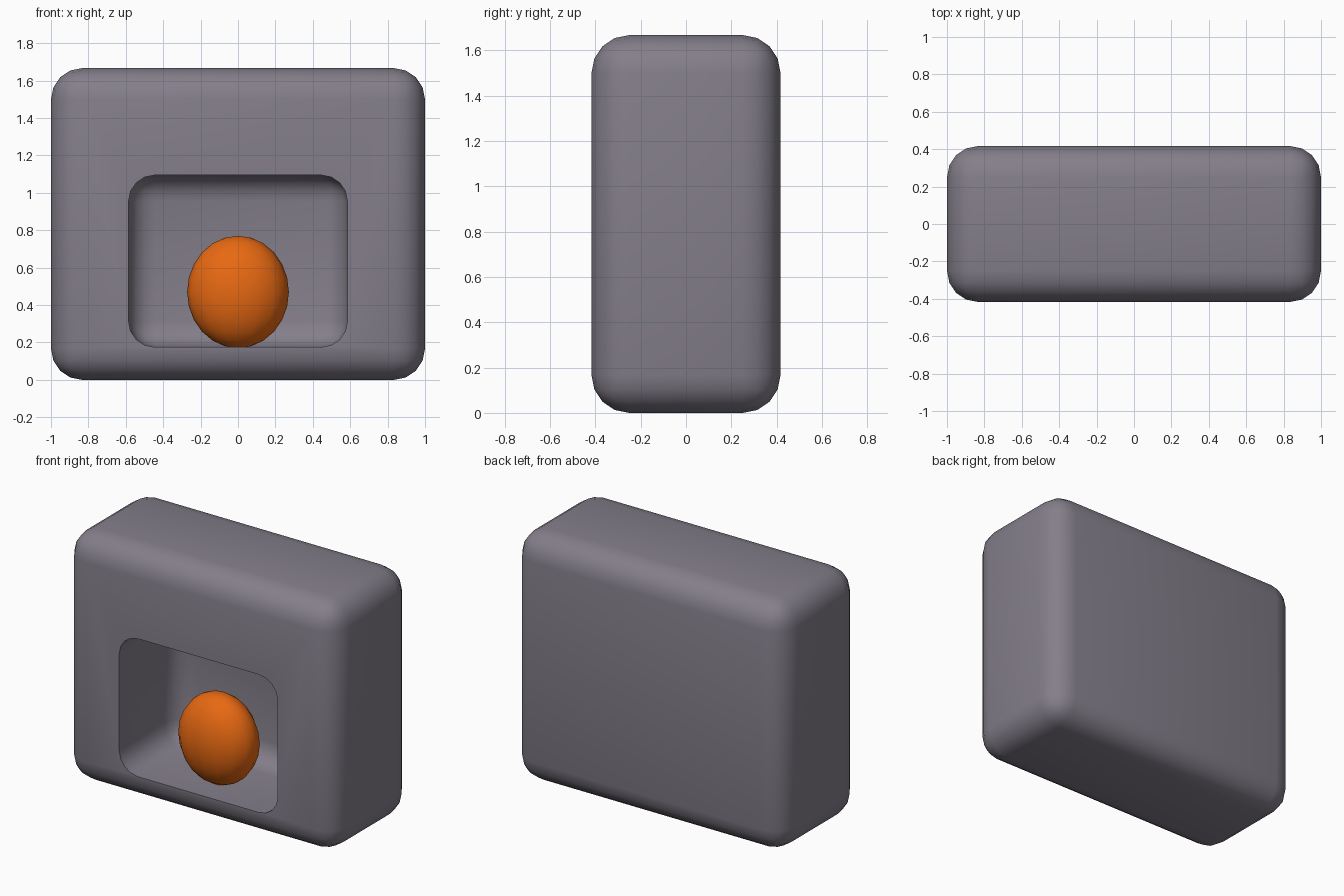
import bpy
import math

cube = bpy.data.objects.get("Cube")
if cube:
    bpy.data.objects.remove(cube, do_unlink=True)


def make_material(name, rgb):
    mat = bpy.data.materials.new(name)
    mat.use_nodes = True
    mat.diffuse_color = (*rgb, 1)
    bsdf = next(n for n in mat.node_tree.nodes if n.type == 'BSDF_PRINCIPLED')
    bsdf.inputs["Base Color"].default_value = (*rgb, 1)
    return mat


def apply_modifier(obj, name):
    bpy.ops.object.select_all(action='DESELECT')
    obj.select_set(True)
    bpy.context.view_layer.objects.active = obj
    bpy.ops.object.modifier_apply(modifier=name)


def rounded_box(name, low, high, radius, mat):
    """Box between two corners with all edges rounded."""
    bpy.ops.mesh.primitive_cube_add(
        size=1, location=[(a + b) / 2 for a, b in zip(low, high)])
    obj = bpy.context.object
    obj.name = name
    obj.scale = [b - a for a, b in zip(low, high)]
    bpy.ops.object.transform_apply(location=False, rotation=False, scale=True)
    bevel = obj.modifiers.new("Round", 'BEVEL')
    bevel.width = radius
    bevel.segments = 4
    apply_modifier(obj, "Round")
    obj.data.materials.append(mat)
    return obj


stone = make_material("grey stone", (0.23, 0.21, 0.255))
orange = make_material("flame orange", (0.80, 0.14, 0.006))

# Hearth block with a rounded niche cut into the front
block = rounded_box("hearth_block", (-1, -0.417, 0), (1, 0.417, 1.667), 0.167, stone)
cutter = rounded_box("niche_cutter", (-0.585, -0.8, 0.175), (0.585, 0.2, 1.095), 0.14, stone)
cutter.hide_render = True
cut = block.modifiers.new("Niche", 'BOOLEAN')
cut.operation = 'DIFFERENCE'
cut.solver = 'EXACT'
cut.object = cutter
apply_modifier(block, "Niche")
bpy.data.objects.remove(cutter, do_unlink=True)
bpy.ops.object.shade_smooth_by_angle(angle=math.radians(40))

# Flattened flame ball resting on the niche floor
bpy.ops.mesh.primitive_uv_sphere_add(segments=16, ring_count=12, location=(0, -0.2, 0.47))
flame = bpy.context.object
flame.name = "flame"
flame.scale = (0.272, 0.185, 0.3)
bpy.ops.object.transform_apply(location=False, rotation=False, scale=True)
flame.data.materials.append(orange)
bpy.ops.object.shade_smooth_by_angle(angle=math.radians(60))
